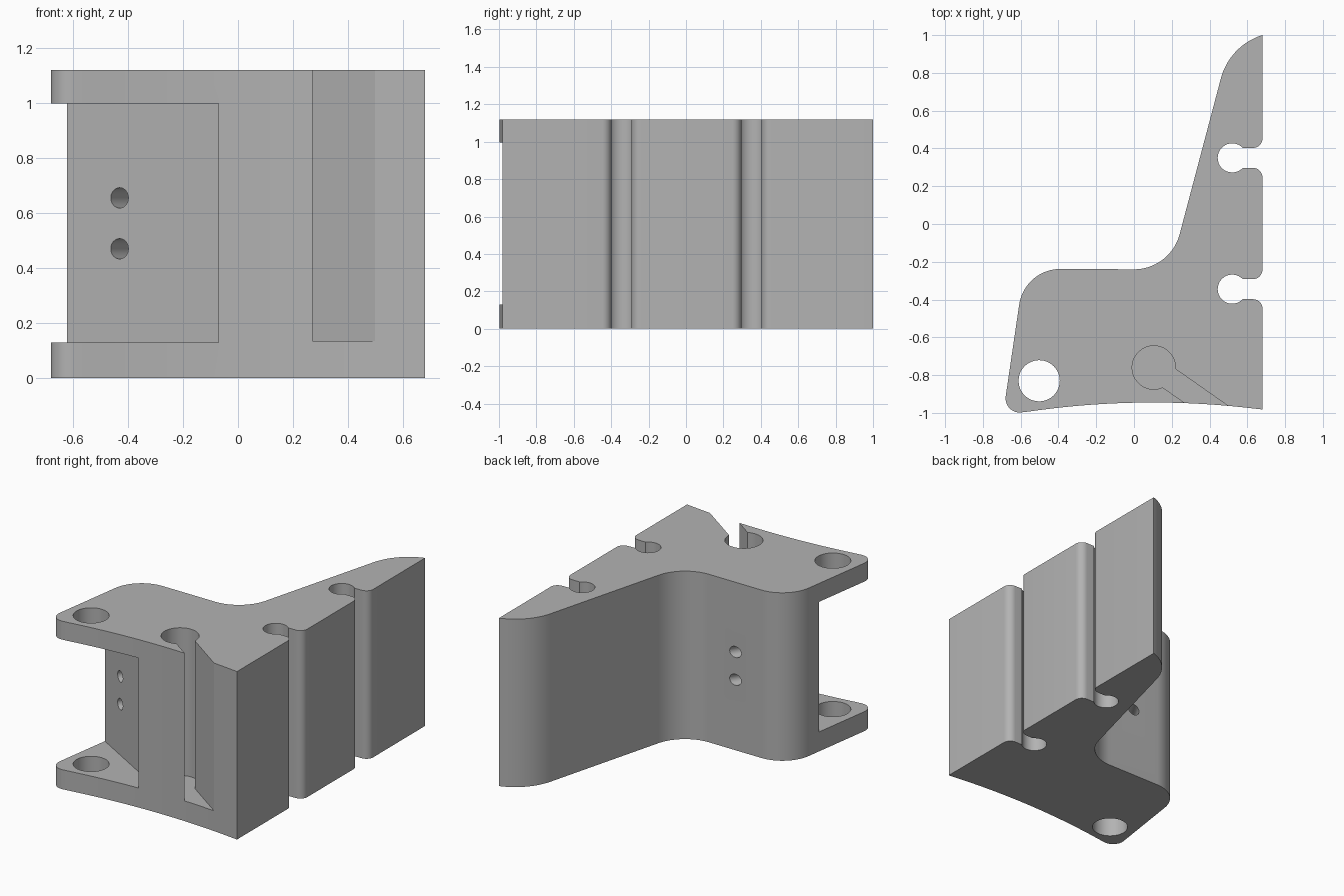
import bpy, bmesh
from math import sin, cos, radians, pi
from mathutils import Vector, Euler

cube = bpy.data.objects.get("Cube")
if cube:
    bpy.data.objects.remove(cube, do_unlink=True)

HEIGHT = 1.12

grey = bpy.data.materials.new("plain_grey")
grey.use_nodes = True
COLOUR = (0.45, 0.45, 0.45, 1)
grey.diffuse_color = COLOUR
grey.node_tree.nodes["Principled BSDF"].inputs["Base Color"].default_value = COLOUR


def arc(cx, cy, r, start, end, n=12):
    """Points on an arc, angles in degrees."""
    angles = [radians(start + (end - start) * i / n) for i in range(n + 1)]
    return [(cx + r * cos(a), cy + r * sin(a)) for a in angles]


def prism(name, outline, z0, z1):
    """Extrude a flat outline between two heights."""
    bm = bmesh.new()
    face = bm.faces.new([bm.verts.new((x, y, z0)) for x, y in outline])
    top = bmesh.ops.extrude_face_region(bm, geom=[face])["geom"]
    verts = [v for v in top if isinstance(v, bmesh.types.BMVert)]
    bmesh.ops.translate(bm, verts=verts, vec=(0, 0, z1 - z0))
    bmesh.ops.recalc_face_normals(bm, faces=bm.faces)
    mesh = bpy.data.meshes.new(name)
    bm.to_mesh(mesh)
    bm.free()
    mesh.materials.append(grey)
    obj = bpy.data.objects.new(name, mesh)
    bpy.context.collection.objects.link(obj)
    return obj


def cut(target, cutter):
    """Subtract the cutter and discard it."""
    bpy.context.view_layer.objects.active = target
    mod = target.modifiers.new("cut", 'BOOLEAN')
    mod.operation, mod.solver, mod.object = 'DIFFERENCE', 'EXACT', cutter
    bpy.ops.object.modifier_apply(modifier=mod.name)
    bpy.data.objects.remove(cutter, do_unlink=True)


def groove(cy):
    """Round-bottomed groove with a rounded mouth in the flat side."""
    return (arc(0.63, cy - 0.103, 0.05, 0, 90, 8)
            + arc(0.52, cy, 0.077, 317, 43, 28)
            + arc(0.63, cy + 0.103, 0.05, -90, 0, 8))


# Bracket outline, counter-clockwise from the front corner of the flat side
outline = [(0.68, -0.982)]
outline += groove(-0.345) + groove(0.35)
outline += arc(0.777, 0.687, 0.328, 107.3, 165.3, 16)
outline += arc(0, 0.01, 0.25, -14.7, -90, 20)
outline += arc(-0.39, -0.458, 0.22, 90, 171.5, 20)
outline += arc(-0.605, -0.923, 0.075, 171.5, 277, 14)
# Shallow hollow of the front face
for i in range(1, 24):
    x = -0.596 + 1.276 * i / 24
    outline.append((x, -0.945 - (x - 0.1) ** 2 / 9))

bracket = prism("hinge_bracket", outline, 0, HEIGHT)

# Pocket between the two hinge plates, with an angled back wall
pocket = [(-0.07, -1.2), (-0.07, -0.835), (-0.614, -0.52), (-1, -0.297), (-1, -1.2)]
cut(bracket, prism("pocket_cutter", pocket, 0.13, 0.997))

# Pin holes through both hinge plates
cut(bracket, prism("pin_cutter", arc(-0.502, -0.83, 0.109, 0, 352.5, 47), -0.1, HEIGHT + 0.1))

# Keyhole slot running out of the front face, closed at the bottom
keyhole = arc(0.105, -0.76, 0.115, -4, 294, 40)
heading = Vector((cos(radians(-35)), sin(radians(-35)))) * 0.6
for end in (keyhole[-1], keyhole[0]):
    keyhole.append((end[0] + heading.x, end[1] + heading.y))
cut(bracket, prism("slot_cutter", keyhole, 0.135, HEIGHT + 0.1))

# Two screw holes drilled square to the pocket wall
for z in (0.47, 0.655):
    drill = prism("screw_cutter", arc(0, 0, 0.037, 0, 345, 23), -0.2, 0.75)
    drill.rotation_euler = Euler((-pi / 2, 0, radians(-31)))
    drill.location = (-0.43, -0.626, z)
    bpy.context.view_layer.update()
    cut(bracket, drill)

# Smooth the curved walls, keep the edges sharp
bpy.ops.object.select_all(action='DESELECT')
bracket.select_set(True)
bpy.context.view_layer.objects.active = bracket
bpy.ops.object.shade_smooth_by_angle(angle=radians(25))
